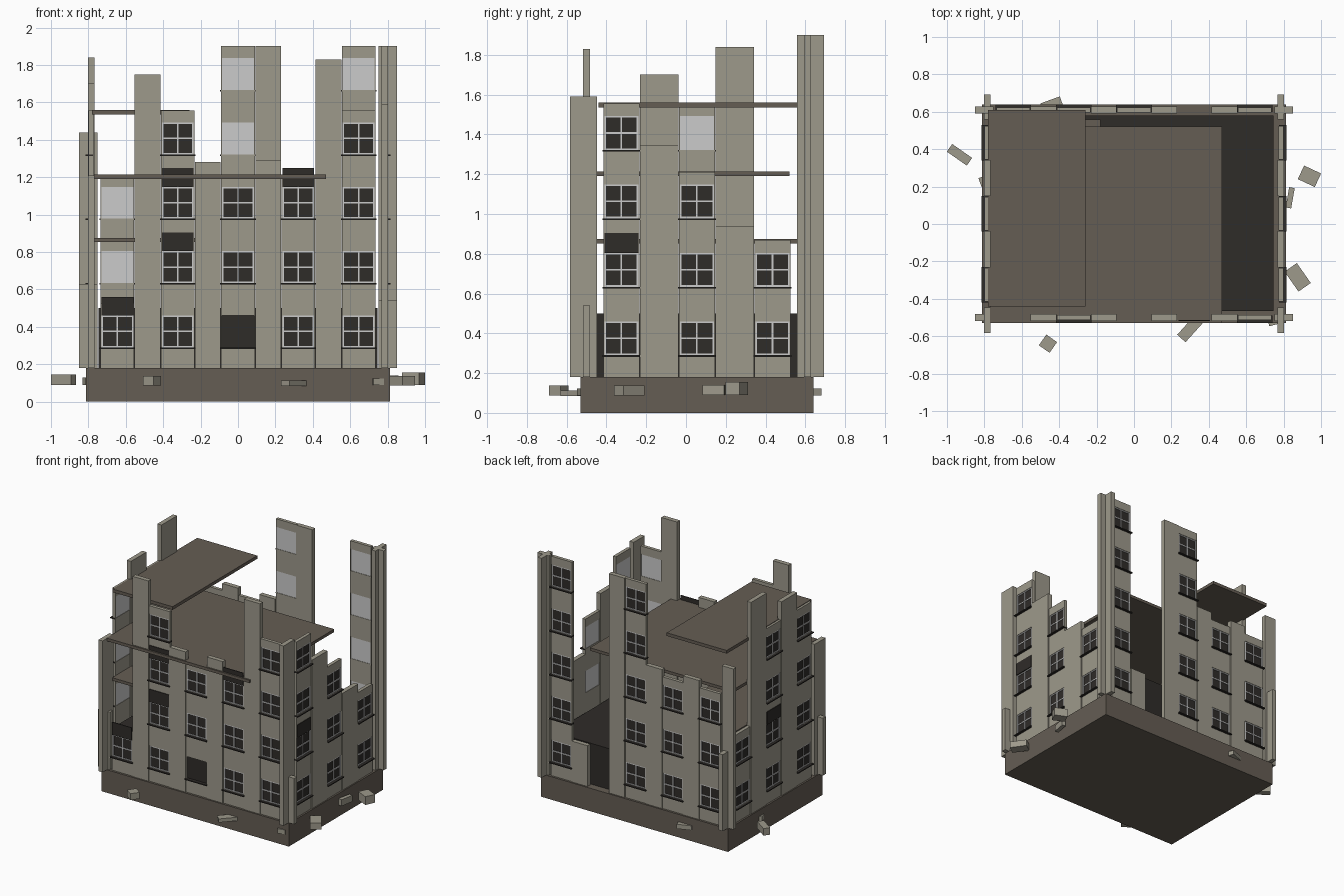
import bpy, bmesh
from math import radians
from mathutils import Matrix, Vector

if "Cube" in bpy.data.objects:
    bpy.data.objects.remove(bpy.data.objects["Cube"])


def material(name, rgb):
    m = bpy.data.materials.new(name)
    m.diffuse_color = (*rgb, 1)
    m.use_nodes = True
    m.node_tree.nodes["Principled BSDF"].inputs["Base Color"].default_value = m.diffuse_color
    return m


STONE = material("stone", (0.34, 0.32, 0.26))
BROWN = material("floor_brown", (0.13, 0.11, 0.088))
DARK = material("charred", (0.028, 0.025, 0.022))
parts = {}


def add_box(part, mat, lo, hi, rot=0.0):
    """Append an axis-aligned (or z-rotated) box to the named part."""
    bm, _ = parts.setdefault(part, (bmesh.new(), mat))
    lo, hi = Vector(lo), Vector(hi)
    c = (lo + hi) / 2
    d = hi - lo
    M = (Matrix.Translation(c) @ Matrix.Rotation(radians(rot), 4, 'Z')
         @ Matrix.Diagonal((abs(d.x), abs(d.y), abs(d.z), 1)))
    bmesh.ops.create_cube(bm, size=1, matrix=M)


BASE, STOREY, YC = 0.18, 0.344, 0.055

# wall name: (runs along x?, plane position, outward sign)
WALLS = {"front": (True, -0.50, -1), "back": (True, 0.61, 1),
         "left": (False, -0.785, -1), "right": (False, 0.785, 1)}


def wall_box(wall, part, mat, u, n, z):
    """Box in wall space: u along wall, n outward from the wall plane."""
    along_x, plane, s = WALLS[wall]
    n = sorted(plane + s * v for v in n)
    if along_x:
        add_box(part, mat, (u[0], n[0], z[0]), (u[1], n[1], z[1]))
    else:
        add_box(part, mat, (n[0], u[0], z[0]), (n[1], u[1], z[1]))


def pier(wall, u, width, top):
    wall_box(wall, wall + "_piers", STONE, (u - width / 2, u + width / 2), (-0.018, 0.018), (BASE, top))


def window(wall, u, z, framed=True):
    h = 0.085
    wall_box(wall, wall + "_panes", DARK, (u - h, u + h), (-0.004, 0.004), (z, z + 0.17))
    wall_box(wall, wall + "_sills", DARK, (u - 0.095, u + 0.095), (-0.01, 0.03), (z - 0.008, z))
    if not framed:
        return
    frame = wall + "_window_frames"
    wall_box(wall, frame, None, (u - h, u + h), (-0.01, -0.005), (z, z + 0.17))
    for k in (-1, 0, 1):
        c, m = u + k * 0.081, z + 0.085 + k * 0.081
        wall_box(wall, frame, None, (c - 0.004, c + 0.004), (0.004, 0.010), (z, z + 0.17))
        wall_box(wall, frame, None, (u - h, u + h), (0.004, 0.009), (m - 0.004, m + 0.004))


def bay(wall, u, floors, top=None, empty=(), soot=()):
    """Stack of storeys: spandrel, window, lintel with side strips."""
    w = 0.09
    part = wall + "_spandrels"
    for f in range(floors):
        z = BASE + f * STOREY
        end = z + STOREY if f < floors - 1 or top is None else top
        wall_box(wall, part, STONE, (u - w, u + w), (-0.013, 0.013), (z, z + 0.11))
        wall_box(wall, part, STONE, (u - w, u + w), (-0.013, 0.013), (z + 0.28, end))
        for s in (-1, 1):
            wall_box(wall, part, STONE, sorted((u + s * 0.085, u + s * w)), (-0.013, 0.013), (z + 0.11, z + 0.28))
        window(wall, u, z + 0.11, f not in empty)
        if f in soot:
            wall_box(wall, wall + "_soot", DARK, (u - 0.085, u + 0.085), (0.012, 0.018), (z + 0.28, z + 0.38))


# base and charred core
add_box("base", BROWN, (-0.812, -0.53, 0), (0.812, 0.64, BASE))
add_box("charred_core", DARK, (-0.745, -0.465, BASE), (0.745, 0.58, 0.50))

# broken floor slabs
add_box("slab_low", BROWN, (-0.77, -0.46, 0.852), (-0.18, 0.56, 0.875))
add_box("slab_middle", BROWN, (-0.77, -0.53, 1.19), (0.47, 0.52, 1.213))
add_box("slab_top", BROWN, (-0.78, -0.44, 1.535), (-0.26, 0.61, 1.56))

# piers: corner, inner ..., corner tops for each wall
X_PIERS = (-0.80, -0.484, -0.161, 0.161, 0.484, 0.80)
Y_PIERS = (YC - 0.57, YC - 0.19, YC + 0.19, YC + 0.57)
TOPS = {"front": (0.63, 1.75, 1.28, 1.29, 1.83, 0.54),
        "back": (1.44, 1.27, 1.27, 1.90, 0.50, 1.90),
        "left": (1.21, 1.70, 1.84, 0.78),
        "right": (1.59, 1.345, 0.94, 1.90)}
for wall, tops in TOPS.items():
    along_x = WALLS[wall][0]
    for i, (u, top) in enumerate(zip(X_PIERS if along_x else Y_PIERS, tops)):
        corner = i in (0, len(tops) - 1)
        width = (0.10 if corner else 0.137) if along_x else (0.135 if corner else 0.193)
        pier(wall, u, width, top)

# window bays: number of surviving storeys and damage
BX = [k * 0.3225 for k in (-2, -1, 0, 1, 2)]
BY = [YC + k * 0.38 for k in (-1, 0, 1)]
for u, n, empty, soot in zip(BX, (1, 4, 3, 3, 4), ((), (), (0,), (), ()), ((0,), (1, 2), (), (2,), ())):
    bay("front", u, n, None, empty, soot)
for u, n in zip(BX, (3, 3, 5, 0, 5)):
    bay("back", u, n)
for u, n, soot in zip(BY, (4, 4, 2), ((), (1,), ())):
    bay("left", u, n, None, (), soot)
for u, n, soot in zip(BY, (4, 3, 2), ((1,), (), ())):
    bay("right", u, n, None, (), soot)

# fallen rubble blocks: x, y, z, length, width, height, turn
for x, y, z, l, w, h, r in (
        (-0.933, 0.37, 0.117, 0.13, 0.05, 0.055, -35),
        (0.938, 0.255, 0.122, 0.10, 0.08, 0.065, -25),
        (0.835, 0.14, 0.115, 0.03, 0.11, 0.05, -10),
        (0.875, -0.285, 0.112, 0.08, 0.13, 0.05, 35),
        (-0.46, -0.64, 0.112, 0.07, 0.07, 0.05, -35),
        (0.30, -0.56, 0.098, 0.14, 0.06, 0.028, 48),
        (-0.44, 0.64, 0.105, 0.11, 0.05, 0.035, 20),
        (0.745, -0.51, 0.105, 0.06, 0.06, 0.035, 15),
        (-0.80, 0.23, 0.11, 0.05, 0.05, 0.04, 20)):
    add_box("rubble", STONE, (x - l / 2, y - w / 2, z - h / 2), (x + l / 2, y + w / 2, z + h / 2), r)

# turn every collected part into an object
for name, (bm, mat) in parts.items():
    me = bpy.data.meshes.new(name)
    bm.to_mesh(me)
    bm.free()
    if mat:
        me.materials.append(mat)
    bpy.context.collection.objects.link(bpy.data.objects.new(name, me))
